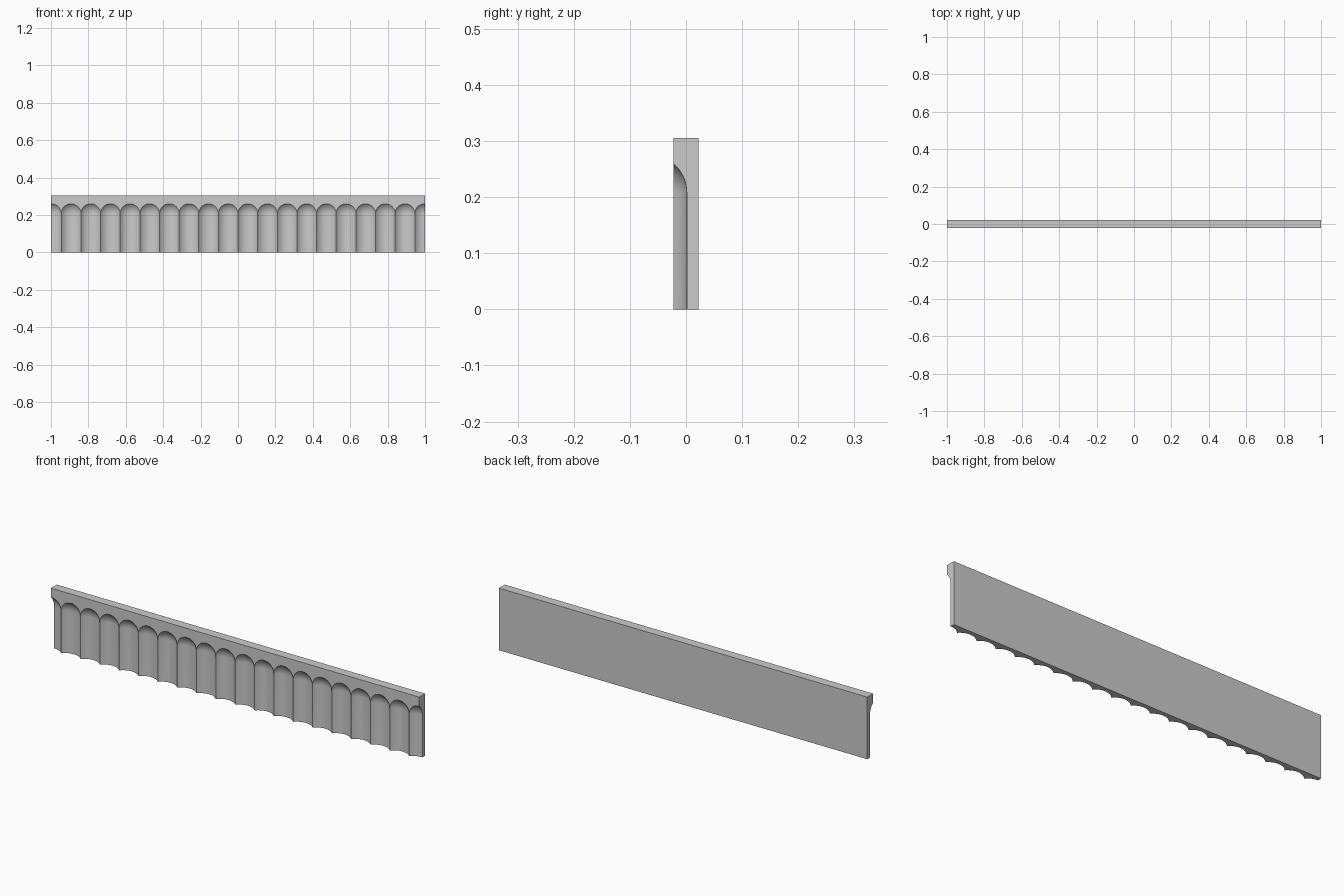
import bpy, bmesh, math

if "Cube" in bpy.data.objects:
    bpy.data.objects.remove(bpy.data.objects["Cube"])

PITCH = 0.105            # flute spacing
HW = PITCH / 2           # half width of a flute
SPRING = 0.2075          # height where the rounded heads begin
TOP = 0.305
FRONT, BACK = -0.0225, 0.0225
DEPTH = 0.024
R = (HW**2 + DEPTH**2) / (2 * DEPTH)   # radius of the hollow
N = 20                   # segments across a flute
ANG = [math.pi * i / N for i in range(N + 1)]


def hollow_y(r):
    return FRONT + DEPTH - R + math.sqrt(R * R - r * r)


bm = bmesh.new()


def face(*pts):
    bm.faces.new([bm.verts.new(p) for p in pts])


def flute(cx):
    # vertical strips: shaft, bottom, back, top and flat fascia above the head
    for a, b in zip(ANG, ANG[1:]):
        u, v = HW * math.cos(a), HW * math.cos(b)
        xa, xb, ya, yb = cx + u, cx + v, hollow_y(u), hollow_y(v)
        za, zb = SPRING + HW * math.sin(a), SPRING + HW * math.sin(b)
        face((xa, ya, 0), (xb, yb, 0), (xb, yb, SPRING), (xa, ya, SPRING))
        face((xa, ya, 0), (xb, yb, 0), (xb, BACK, 0), (xa, BACK, 0))
        face((xa, BACK, 0), (xb, BACK, 0), (xb, BACK, TOP), (xa, BACK, TOP))
        face((xa, FRONT, TOP), (xb, FRONT, TOP), (xb, BACK, TOP), (xa, BACK, TOP))
        face((xa, FRONT, za), (xb, FRONT, zb), (xb, FRONT, TOP), (xa, FRONT, TOP))
    # rounded head: rings of a quarter dome
    radii = [HW * math.cos(a) for a in ANG[:N // 2]] + [0.0]
    for r, s in zip(radii, radii[1:]):
        for a, b in zip(ANG, ANG[1:]):
            def p(rad, t):
                return (cx + rad * math.cos(t), hollow_y(rad), SPRING + rad * math.sin(t))
            if s > 0:
                face(p(r, a), p(r, b), p(s, b), p(s, a))
            else:
                face(p(r, a), p(r, b), p(0, 0))


for k in range(-10, 10):
    flute((k + 0.5) * PITCH)
bmesh.ops.remove_doubles(bm, verts=bm.verts[:], dist=1e-5)

# trim both ends through the outer flutes and cap them
for side in (-1, 1):
    bmesh.ops.bisect_plane(bm, geom=bm.verts[:] + bm.edges[:] + bm.faces[:], dist=1e-6,
                           plane_co=(side, 0, 0), plane_no=(side, 0, 0), clear_outer=True)
bmesh.ops.holes_fill(bm, edges=[e for e in bm.edges if e.is_boundary], sides=0)
# merge the strips of the flat back, top and fascia
bmesh.ops.dissolve_limit(bm, angle_limit=0.002, verts=bm.verts[:], edges=bm.edges[:])
bmesh.ops.recalc_face_normals(bm, faces=bm.faces[:])

mesh = bpy.data.meshes.new("fluted_panel")
bm.to_mesh(mesh)
bm.free()
panel = bpy.data.objects.new("fluted_panel", mesh)
bpy.context.collection.objects.link(panel)
bpy.context.view_layer.objects.active = panel
panel.select_set(True)
bpy.ops.object.shade_smooth_by_angle(angle=math.radians(30))
